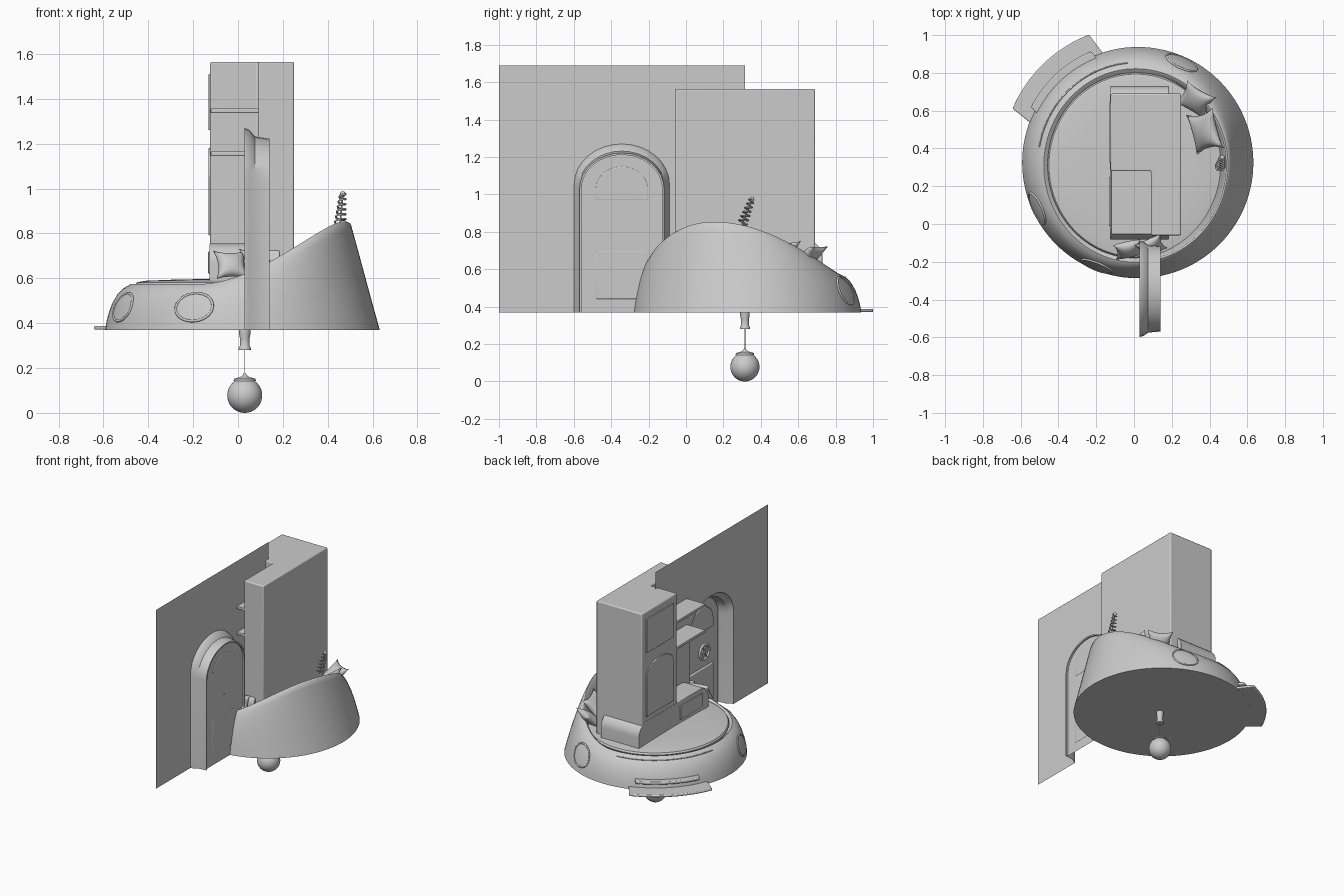
import bpy, bmesh, math
from math import sin, cos, pi, radians
from mathutils import Vector, Matrix

if "Cube" in bpy.data.objects:
    bpy.data.objects.remove(bpy.data.objects["Cube"])


def make(name, verts, faces, bevel=0, segs=3, angle=35):
    me = bpy.data.meshes.new(name)
    me.from_pydata([tuple(v) for v in verts], [], faces)
    bm = bmesh.new()
    bm.from_mesh(me)
    bmesh.ops.recalc_face_normals(bm, faces=bm.faces)
    bm.to_mesh(me)
    bm.free()
    ob = bpy.data.objects.new(name, me)
    bpy.context.collection.objects.link(ob)
    if bevel:
        m = ob.modifiers.new("bevel", "BEVEL")
        m.width, m.segments = bevel, segs
        m.limit_method, m.angle_limit = "ANGLE", radians(40)
    bpy.ops.object.select_all(action="DESELECT")
    ob.select_set(True)
    bpy.context.view_layer.objects.active = ob
    bpy.ops.object.shade_smooth_by_angle(angle=radians(angle))
    return ob


def loft(name, rings, cap0=True, cap1=True, closed=True, **kw):
    n = len(rings[0])
    faces = []
    for r in range(len(rings) - 1):
        for i in range(n if closed else n - 1):
            j = (i + 1) % n
            faces.append((r * n + i, r * n + j, (r + 1) * n + j, (r + 1) * n + i))
    if cap0:
        faces.append(tuple(range(n)))
    if cap1:
        faces.append(tuple(range((len(rings) - 1) * n, len(rings) * n)))
    return make(name, [p for r in rings for p in r], faces, **kw)


def prism(name, outline, a, b, axis, **kw):
    # outline is (y, z) for axis x and (x, y) for axis z
    put = (lambda p, h: (h, p[0], p[1])) if axis == "x" else (lambda p, h: (p[0], p[1], h))
    return loft(name, [[put(p, h) for p in outline] for h in (a, b)], **kw)


def lathe(name, profile, c, n=32):
    return loft(name, [[(c[0] + r * cos(2 * pi * i / n), c[1] + r * sin(2 * pi * i / n), z)
                        for i in range(n)] for r, z in profile])


def tube(name, pts, r, closed=False):
    cu = bpy.data.curves.new(name, "CURVE")
    cu.dimensions, cu.bevel_depth, cu.bevel_resolution = "3D", r, 2
    cu.use_fill_caps = True
    sp = cu.splines.new("POLY")
    sp.points.add(len(pts) - 1)
    for p, q in zip(sp.points, pts):
        p.co = (*q, 1)
    sp.use_cyclic_u = closed
    ob = bpy.data.objects.new(name, cu)
    bpy.context.collection.objects.link(ob)
    return ob


def arch(cy, w, z0, top, k=0.85, n=16):
    # upright outline with a rounded top
    zs = top - w * k
    return [(cy - w, z0)] + [(cy - w * cos(pi * i / n), zs + w * k * sin(pi * i / n))
                             for i in range(n + 1)] + [(cy + w, z0)]


def rect(a, b, c, d):
    return [(a, c), (b, c), (b, d), (a, d)]


# Pod: round base whose rim sweeps up on the right
FLOOR = 0.37
LOW = [(0, 0), (.2, .06), (.4, .16), (.6, .30), (.8, .52), (.92, .74), (1, 1)]


def lift(t):
    d = (math.degrees(t) + 18 + 180) % 360 - 180
    w = 105 if d > 0 else 95
    return 0.5 + 0.5 * cos(pi * d / w) if abs(d) < w else 0


def rim(t, s=1.0, z=0.0):
    return Vector((.01 + .495 * s * cos(t), .31 + .52 * s * sin(t), z))


def pod_wall(t, f, out=0.0):
    for (f0, g0), (f1, g1) in zip(LOW, LOW[1:]):
        if f <= f1:
            g = g0 + (g1 - g0) * (f - f0) / (f1 - f0)
            break
    k = lift(t)
    g = g * (1 - k) + (f * 1.08 - .08 * f * f) * k
    bot = Vector((.02 + .612 * cos(t), .325 + .612 * sin(t), 0))
    p = bot.lerp(rim(t), g)
    p.z = FLOOR + f * (.2 + .28 * k)
    return p + Vector((cos(t) * .8, sin(t) * .8, .6)) * out


N = 112
ts = [2 * pi * i / N for i in range(N)]
rings = [[pod_wall(t, f) for t in ts] for f, g in LOW]
rings.append([rim(t, .985, .574 + .28 * lift(t)) for t in ts])
rings.append([rim(t, .965, .568 + .275 * lift(t)) for t in ts])
rings.append([rim(t, .94, .555 + .12 * lift(t)) for t in ts])
rings.append([rim(t, .92 - .03 * lift(t), .55) for t in ts])
loft("pod_base", rings, cap1=False, angle=50)

# Padded floor inside the pod
loft("floor_cushion", [[rim(t, s, z) for t in ts] for s, z in
                       ((.93, .55), (.945, .57), (.93, .582), (.85, .589), (.6, .594), (.3, .597), (.02, .598))])

# Portholes laid on the pod wall
for k, deg in enumerate((204, 248.5, 66)):
    def spot(a, r, out):
        return pod_wall(radians(deg) + .15 * r * cos(a), .5 + .31 * r * sin(a), out)
    angs = [2 * pi * i / 32 for i in range(32)]
    loft(f"porthole_glass_{k}", [[spot(a, r, .004) for a in angs] for r in (1, .6, .2)], cap0=False)
    tube(f"porthole_ring_{k}", [spot(a, 1, .002) for a in angs], .006, True)


# Curved entry steps at the back left
def sector(r0, r1, a0, a1, n=20):
    arc = lambda r, w: [(.02 + r * cos(radians(a)), .33 + r * sin(radians(a))) for a in
                        [a0 - w + (a1 - a0 + 2 * w) * i / n for i in range(n + 1)]]
    return arc(r1, 0) + arc(r0, 4)[::-1]


prism("lower_step", sector(.58, .72, 111, 157), .371, .388, "z", bevel=.006)
prism("upper_step", sector(.52, .635, 113, 153), .425, .445, "z", bevel=.006)
tube("shoulder_trim", [pod_wall(radians(a), .93, .001) for a in range(95, 173, 3)], .004)

# Wall sheet with an arched opening
DY = -.343
hole = arch(DY, .255, FLOOR, 1.27)
make("wall", [(.03, y, z) for y, z in [(-1, FLOOR)] + hole + [(.315, FLOOR), (.315, 1.69), (-1, 1.69)]],
     [tuple(range(len(hole) + 4))])

# Tapered door surround, with the door closing its far end
loft("door_surround", [[(x, y, z) for y, z in arch(DY, w, FLOOR, top)] for x, w, top in
                       ((.03, .255, 1.27), (.05, .25, 1.262), (.075, .232, 1.232), (.14, .226, 1.222),
                        (.14, .216, 1.212), (.128, .216, 1.212))], cap0=False, closed=False)
prism("door_upper_panel", arch(DY, .14, .97, 1.15), .112, .13, "x", bevel=.006)
prism("door_lower_panel", rect(DY - .14, DY + .14, .44, .70), .112, .13, "x", bevel=.006)
wheel = [2 * pi * i / 32 for i in range(32)]
WZ = .835
tube("door_wheel", [(.09, DY + .055 * cos(a), WZ + .055 * sin(a)) for a in wheel], .009, True)
for i in range(3):
    a = pi * i / 3
    d = Vector((0, cos(a), sin(a))) * .055
    c = Vector((.09, DY, WZ))
    tube(f"wheel_spoke_{i}", [c - d, c + d], .006)
tube("wheel_axle", [(.085, DY, WZ), (.13, DY, WZ)], .012)

# Tall L-shaped cabinet
prism("cabinet", [(.09, -.06), (.25, -.06), (.25, .69), (-.124, .69), (-.124, .28), (.09, .28)],
      .40, 1.565, "z", bevel=.008)
prism("cabinet_upper_door", rect(.325, .645, 1.26, 1.51), -.131, -.12, "x", bevel=.004)
prism("cabinet_lower_door", arch(.485, .16, .79, 1.18, .6), -.131, -.12, "x", bevel=.004)
for k, z in enumerate((1.155, 1.347)):
    prism(f"shelf_{k}", rect(-.122, .1, -.055, .29), z - .01, z + .01, "z", bevel=.004)

# Low chest under the cabinet with rounded ends
R = .09
arc = [radians(9 * i) for i in range(11)]
side = [(-.082, .45)] + [(-.082 + R - R * cos(a), .755 - R + R * sin(a)) for a in arc] \
    + [(.73 - R + R * sin(a), .755 - R + R * cos(a)) for a in arc] + [(.73, .45)]
prism("chest", side, -.127, .185, "x", bevel=.004)
prism("chest_drawer", rect(-.01, .25, .62, .72), -.133, -.12, "x", bevel=.004)


# Pinched scatter cushions
def pillow(name, loc, rot, size, thick):
    n = 12
    m = Matrix.Translation(loc) @ Matrix.Rotation(radians(rot[2]), 4, "Z") \
        @ Matrix.Rotation(radians(rot[1]), 4, "Y") @ Matrix.Rotation(radians(rot[0]), 4, "X")
    vs, fs = [], []
    for s in (1, -1):
        base = len(vs)
        for i in range(n + 1):
            for j in range(n + 1):
                u, v = 2 * i / n - 1, 2 * j / n - 1
                h = thick * ((1 - u * u) * (1 - v * v)) ** .5
                vs.append(m @ Vector((u * size * (1 - .2 * (1 - v * v)), v * size * (1 - .2 * (1 - u * u)), s * h)))
        for i in range(n):
            for j in range(n):
                a = base + i * (n + 1) + j
                fs.append((a, a + 1, a + n + 2, a + n + 1))
    ob = make(name, vs, fs, angle=60)
    bm = bmesh.new()
    bm.from_mesh(ob.data)
    bmesh.ops.remove_doubles(bm, verts=bm.verts, dist=.0003)
    bmesh.ops.recalc_face_normals(bm, faces=bm.faces)
    bm.to_mesh(ob.data)
    bm.free()


pillow("back_cushion", (.325, .655, .665), (0, -40, 60), .09, .035)
pillow("side_cushion", (.375, .49, .67), (0, -48, 15), .11, .04)
pillow("front_cushion", (-.03, -.135, .66), (58, 0, 12), .075, .035)
pillow("wall_cushion", (.09, -.12, .67), (55, 0, 25), .075, .03)

# Spring aerial on the high rim
A, B = Vector((.455, .30, .84)), Vector((.467, .352, .975))
coil = []
for i in range(97):
    t, a = i / 96, 2 * pi * 6 * i / 96
    r = .025 - .012 * t
    coil.append(A.lerp(B, t) + Vector((r * cos(a), r * sin(a), -.3 * r * sin(a))))
tube("aerial_spring", coil, .0045)
tube("aerial_core", [A, B], .004)


def ball(r, cz, n=16):
    return [(max(r * sin(pi * i / n), .0005), cz - r * cos(pi * i / n)) for i in range(n + 1)]


lathe("aerial_tip", ball(.013, .975), B, 20)

# Hanging pull cord with its ball
C = (.03, .315)
lathe("cord_socket", [(.025, .375), (.025, .35), (.021, .33), (.021, .30), (.027, .29), (.027, .28)], C)
lathe("cord", [(.002, .29), (.002, .16)], C, 8)
lathe("cord_cap", [(.05, .142), (.048, .152), (.02, .16), (.008, .168), (.004, .178)], C)
lathe("pull_ball", ball(.078, .078, 20), C)
